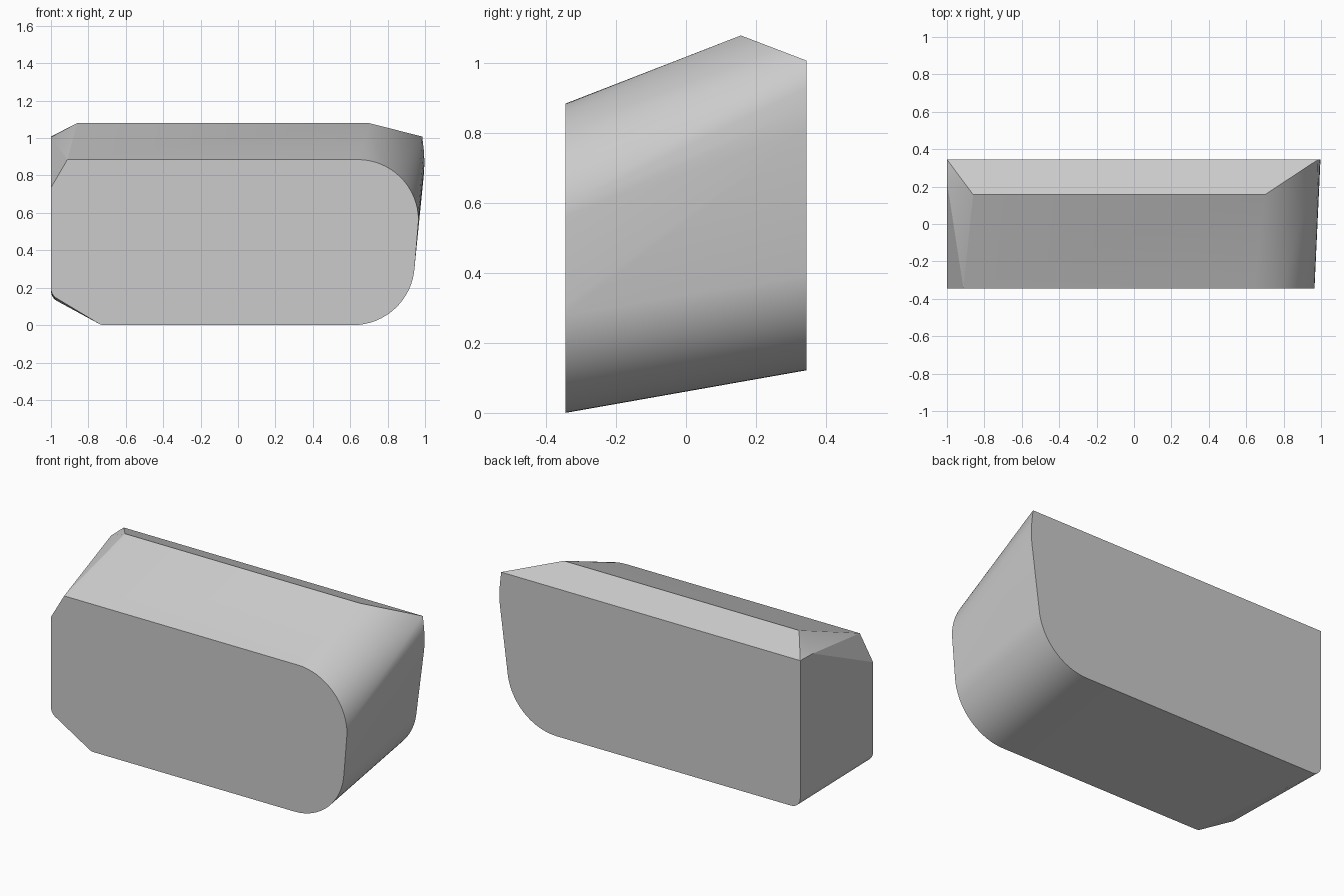
import bpy
import bmesh
import math

default = bpy.data.objects.get("Cube")
if default:
    bpy.data.objects.remove(default, do_unlink=True)

FRONT, RIDGE, BACK = -0.345, 0.157, 0.345


def arc(cx, cz, radius, start, end, steps=16):
    """Points of a circular arc in the x-z plane, angles in degrees."""
    angles = [math.radians(start + (end - start) * i / steps) for i in range(steps + 1)]
    return [(cx + radius * math.cos(a), cz + radius * math.sin(a)) for a in angles]


# Front outline: chamfered left end, rounded right end
front = arc(0.64, 0.56, 0.325, 90, 0) + arc(0.615, 0.33, 0.33, -3, -90)
front += arc(-0.715, 0.06, 0.06, -90, -122, 4) + arc(-0.94, 0.195, 0.06, -122, -180, 6)
front += [(-1, 0.735), (-0.912, 0.885)]

# Back outline: square top corners, rounded bottom corners
back = [(0.985, 1.008), (0.994, 0.93), (0.997, 0.87), (0.994, 0.81)]
back += arc(0.615, 0.452, 0.33, -5, -90)
back += arc(-0.94, 0.182, 0.06, -90, -180, 6) + [(-1, 1.008)]

# Ridge along the top and the small corner facet on the left
points = [(x, FRONT, z) for x, z in front] + [(x, BACK, z) for x, z in back]
points += [(-0.86, RIDGE, 1.08), (0.70, RIDGE, 1.08), (-1, 0.225, 1.005)]

# Skin the outlines into one closed faceted block
bm = bmesh.new()
for p in points:
    bm.verts.new(p)
hull = bmesh.ops.convex_hull(bm, input=bm.verts[:])
unused = {g for g in hull["geom_interior"] + hull["geom_unused"]
          if isinstance(g, bmesh.types.BMVert)}
bmesh.ops.delete(bm, geom=list(unused), context="VERTS")
bmesh.ops.dissolve_limit(bm, angle_limit=math.radians(0.3),
                         verts=bm.verts[:], edges=bm.edges[:])
bmesh.ops.recalc_face_normals(bm, faces=bm.faces[:])
mesh = bpy.data.meshes.new("block_body")
bm.to_mesh(mesh)
bm.free()

body = bpy.data.objects.new("block_body", mesh)
bpy.context.collection.objects.link(body)

# Plain grey finish
grey = bpy.data.materials.new("light_grey")
grey.use_nodes = True
colour = (0.6, 0.6, 0.6, 1)
grey.diffuse_color = colour
for node in grey.node_tree.nodes:
    if node.type == "BSDF_PRINCIPLED":
        node.inputs["Base Color"].default_value = colour
mesh.materials.append(grey)

# Smooth rounded ends, crisp outlines
bpy.ops.object.select_all(action="DESELECT")
body.select_set(True)
bpy.context.view_layer.objects.active = body
bpy.ops.object.shade_smooth_by_angle(angle=math.radians(20))
